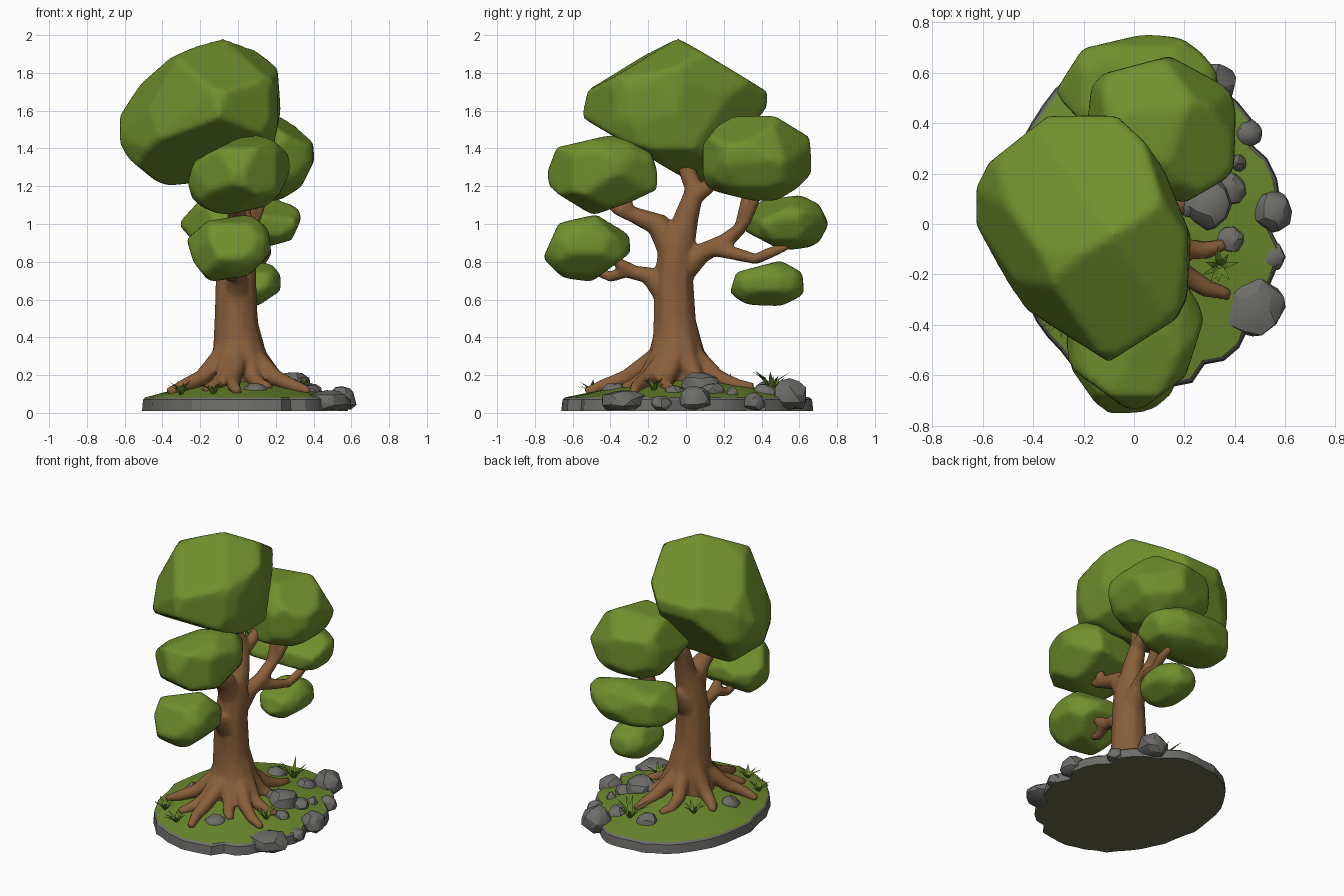
import bpy, bmesh, math, random
from mathutils import Vector, Matrix, Quaternion

if "Cube" in bpy.data.objects:
    bpy.data.objects.remove(bpy.data.objects["Cube"])
random.seed(4)


def material(name, rgb):
    m = bpy.data.materials.new(name)
    m.diffuse_color = (*rgb, 1)
    m.use_nodes = True
    m.node_tree.nodes["Principled BSDF"].inputs["Base Color"].default_value = m.diffuse_color
    return m


LEAF = material("leaf green", (0.165, 0.275, 0.026))
BARK = material("bark brown", (0.25, 0.115, 0.042))
STONE = material("stone grey", (0.155, 0.152, 0.142))
MOSS = material("ground green", (0.15, 0.25, 0.026))
BLADE = material("grass blade green", (0.125, 0.22, 0.022))
EARTH = material("dark earth", (0.145, 0.145, 0.08))


def finish(bm, name, mats, angle=None):
    bmesh.ops.recalc_face_normals(bm, faces=bm.faces)
    me = bpy.data.meshes.new(name)
    bm.to_mesh(me)
    bm.free()
    ob = bpy.data.objects.new(name, me)
    bpy.context.collection.objects.link(ob)
    for m in mats:
        me.materials.append(m)
    if angle:
        bpy.ops.object.select_all(action='DESELECT')
        ob.select_set(True)
        bpy.context.view_layer.objects.active = ob
        bpy.ops.object.shade_smooth_by_angle(angle=math.radians(angle))
    return ob


def soften(ob, voxel, steps):
    rm = ob.modifiers.new("fuse", 'REMESH')
    rm.mode, rm.voxel_size, rm.use_smooth_shade = 'VOXEL', voxel, True
    sm = ob.modifiers.new("soften", 'SMOOTH')
    sm.factor, sm.iterations = .5, steps


# Leaf clumps: coarse balls trimmed by planes along their outlines, straight and oblique
X, Y, Z = Vector((1, 0, 0)), Vector((0, 1, 0)), Vector((0, 0, 1))
FRONT_RIGHT = (Vector((.819, .574, 0)), Vector((-.258, .369, .893)))
BACK_LEFT = (Vector((-.819, -.574, 0)), Vector((.258, -.369, .893)))


def clump(name, front, side, top=(), fr=(), bl=()):
    xs, ys = [p[0] for p in front], [p[0] for p in side]
    zs = [p[1] for p in front + side]
    lo = Vector((min(xs), min(ys), min(zs)))
    hi = Vector((max(xs), max(ys), max(zs)))
    mid, half = (lo + hi) / 2, (hi - lo) / 2
    bm = bmesh.new()
    turn = Matrix.Rotation(random.uniform(0, 3), 4, 'Z') @ Matrix.Rotation(random.uniform(0, 1), 4, 'X')
    bmesh.ops.create_icosphere(bm, subdivisions=2, radius=1.15, matrix=turn)
    for v in bm.verts:
        v.co = mid + Vector(v.co[i] * half[i] for i in range(3))
    for outline, (u, w) in ((front, (X, Z)), (side, (Y, Z)), (top, (X, Y)), (fr, FRONT_RIGHT), (bl, BACK_LEFT)):
        outline = list(outline)
        for p, q in zip(outline, outline[1:] + outline[:1]):
            co = u * p[0] + w * p[1]
            no = (u * (q[1] - p[1]) + w * (p[0] - q[0])).normalized()
            if no.dot(co - mid) < 0:
                no.negate()
            geom = bm.verts[:] + bm.edges[:] + bm.faces[:]
            cut = bmesh.ops.bisect_plane(bm, geom=geom, plane_co=co + no * .006, plane_no=no,
                                         clear_outer=True)["geom_cut"]
            edges = [e for e in cut if isinstance(e, bmesh.types.BMEdge)]
            if edges:
                bmesh.ops.holes_fill(bm, edges=edges, sides=0)
    hull = bmesh.new()
    for v in bm.verts:
        hull.verts.new(v.co)
    bm.free()
    bmesh.ops.convex_hull(hull, input=hull.verts)
    bmesh.ops.delete(hull, geom=[v for v in hull.verts if not v.link_faces], context='VERTS')
    soften(finish(hull, name, [LEAF]), .02, 3)


clump("top_leaf_clump",
      [(-.08, 2), (.2, 1.87), (.22, 1.6), (.18, 1.4), (-.1, 1.24), (-.43, 1.2), (-.62, 1.38), (-.62, 1.57), (-.45, 1.83)],
      [(-.05, 2), (.43, 1.75), (.42, 1.62), (.22, 1.35), (.08, 1.2), (-.08, 1.29), (-.55, 1.57), (-.5, 1.75), (-.25, 1.88)],
      [(-.62, .2), (-.62, 0), (-.45, -.32), (-.1, -.54), (.2, -.35), (.22, -.05), (.12, .2), (0, .43), (-.33, .43)],
      [(-.09, 1.77), (.22, 1.68), (.22, 1.29), (.14, 1.15), (-.3, 1.09), (-.45, 1.16), (-.54, 1.29), (-.51, 1.48), (-.37, 1.72)],
      [(.09, 1.76), (.4, 1.68), (.54, 1.32), (.55, 1.25), (.49, 1.07), (.35, .91), (.13, .96), (-.13, 1.13), (-.22, 1.45), (-.14, 1.7)])
clump("back_upper_leaf_clump",
      [(.22, 1.57), (.39, 1.46), (.4, 1.34), (.33, 1.2), (.22, 1.13), (-.1, 1.13), (-.2, 1.3), (-.1, 1.55)],
      [(.24, 1.61), (.5, 1.59), (.65, 1.46), (.66, 1.27), (.52, 1.13), (.35, 1.13), (.07, 1.2), (.08, 1.4)],
      [(-.16, .58), (.14, .66), (.4, .52), (.39, .2), (.2, .09), (-.2, .2)],
      [(.22, 1.56), (.47, 1.51), (.62, 1.27), (.55, 1.1), (.33, 1.02), (-.1, 1.06), (-.15, 1.5)],
      [(-.61, 1.1), (-.51, 1.26), (-.25, 1.34), (-.03, 1.23), (.02, 1.07), (-.16, .87), (-.28, .84), (-.54, .91)])
clump("front_upper_leaf_clump",
      [(-.26, 1.22), (-.23, 1.33), (0, 1.45), (.17, 1.47), (.27, 1.38), (.27, 1.22), (.16, 1.1), (-.08, 1.05), (-.23, 1.11)],
      [(-.73, 1.27), (-.68, 1.4), (-.38, 1.47), (-.2, 1.4), (-.13, 1.2), (-.3, 1.12), (-.5, 1.05), (-.7, 1.12)],
      [(-.27, -.55), (0, -.75), (.2, -.6), (.27, -.38), (.2, -.15), (-.25, -.2)],
      [(-.53, 1.01), (-.44, 1.08), (-.24, 1.15), (.03, 1.13), (.02, .94), (-.13, .78), (-.3, .76), (-.49, .85)])
clump("front_lower_leaf_clump",
      [(-.27, .93), (-.2, 1.03), (0, 1.05), (.15, 1.02), (.17, .85), (.05, .73), (-.15, .7), (-.23, .8)],
      [(-.75, .82), (-.67, 1), (-.45, 1.05), (-.31, .97), (-.3, .85), (-.5, .7), (-.65, .72)],
      (),
      [(-.53, .61), (-.49, .72), (-.24, .75), (-.11, .66), (-.12, .49), (-.34, .39), (-.51, .47)])
clump("back_middle_leaf_clump",
      [(-.31, 1), (-.2, 1.12), (.15, 1.15), (.3, 1.12), (.33, 1.03), (.28, .92), (.1, .87), (-.22, .9)],
      [(.31, .97), (.38, 1.13), (.6, 1.15), (.7, 1.1), (.75, 1), (.68, .87), (.5, .87)],
      [(-.31, .52), (-.2, .69), (.05, .75), (.19, .73), (.35, .61), (.3, .4), (-.1, .3)],
      (),
      [(-.61, .8), (-.58, .85), (-.06, .81), (-.03, .66), (-.11, .51), (-.25, .48), (-.52, .59), (-.6, .71)])
clump("back_lower_leaf_clump",
      [(-.06, .68), (0, .8), (.15, .8), (.22, .76), (.22, .65), (.1, .57), (0, .58)],
      [(.24, .64), (.27, .74), (.5, .8), (.61, .74), (.62, .63), (.5, .57), (.3, .58)])


def mound_height(x, y):
    r = min(1, math.hypot((x - .02) / .54, y / .67))
    return .08 + .12 * (1 - r)


# Trunk, branches and roots: tapered tubes (x, y, z, radius) fused into one skin
def tube(bm, pts, sides=10):
    rings, q, last = [], Quaternion(), Z
    for i, p in enumerate(pts):
        a, b = pts[max(i - 1, 0)], pts[min(i + 1, len(pts) - 1)]
        d = (Vector(b[:3]) - Vector(a[:3])).normalized()
        q, last = last.rotation_difference(d) @ q, d
        ring = []
        for k in range(sides):
            t = 2 * math.pi * k / sides
            ring.append(bm.verts.new(Vector(p[:3]) + q @ Vector((math.cos(t), math.sin(t), 0)) * p[3]))
        rings.append(ring)
    for r, s in zip(rings, rings[1:]):
        for k in range(sides):
            bm.faces.new((r[k], r[k - 1], s[k - 1], s[k]))
    bm.faces.new(rings[0])
    bm.faces.new(rings[-1][::-1])


bm = bmesh.new()
tube(bm, [(0, -.05, .08, .16), (0, -.05, .3, .135), (-.01, -.06, .5, .116), (-.01, -.065, .7, .108),
          (0, -.05, .88, .098), (0, -.04, .98, .075)])
branches = [
    [(0, -.04, .85, .085), (.01, 0, 1.03, .068), (0, .045, 1.18, .052), (-.03, 0, 1.3, .045), (-.06, -.05, 1.45, .035)],
    [(.01, .04, 1.14, .045), (.03, .11, 1.19, .04), (.06, .19, 1.3, .03)],
    [(0, -.06, .84, .085), (0, -.15, 1, .065), (0, -.28, 1.05, .043), (0, -.36, 1.08, .036), (0, -.43, 1.14, .028)],
    [(0, -.27, 1.05, .035), (.02, -.31, 1.09, .03), (.02, -.31, 1.18, .025)],
    [(0, -.02, .76, .08), (.03, .09, .85, .052), (.05, .2, .9, .047), (.06, .29, .98, .036), (.07, .33, 1.18, .028)],
    [(.06, .24, .93, .033), (.09, .32, 1.02, .03), (.14, .38, 1.16, .025)],
    [(.04, .14, .87, .04), (.1, .27, .84, .035), (.13, .37, .815, .03), (.15, .45, .85, .03), (.15, .54, .885, .022)],
    [(0, -.08, .6, .075), (-.01, -.2, .73, .048), (-.02, -.32, .75, .035), (-.04, -.4, .72, .03), (-.05, -.47, .75, .025)],
    [(-.01, -.28, .75, .035), (0, -.35, .79, .03), (0, -.42, .85, .024)],
]
for br in branches:
    tube(bm, br)
root_tips = [(.38, -.28), (.36, -.08), (.14, .36), (-.03, .33), (-.28, .1), (-.37, -.26),
             (-.18, -.4), (0, -.53), (.17, -.33), (.27, .12)]
for x, y in root_tips:
    d = Vector((x, y + .05))
    u = d.normalized()
    bend = Vector((-u.y, u.x)) * random.uniform(-.04, .04)
    stops = [(u * .05, .46, .06), (u * .1, .3, .056), (d * .55 + bend, .185, .045),
             (d * .8 + bend, .145, .036), (d, mound_height(x, y) + .005, .024)]
    tube(bm, [(p.x, p.y - .05, z, r) for p, z, r in stops])
tree = finish(bm, "trunk_branches_and_roots", [BARK])
soften(tree, .013, 3)
tree.modifiers.new("simplify", 'DECIMATE').ratio = .2

# Ground slab: grey chunky rim, mossy mound and dark underside
bm = bmesh.new()
N = 48
wob = []
for k in range(N):
    t = 2 * math.pi * k / N
    notch = -.06 if k % 4 == 0 else .035
    trim = .05 * max(0, math.cos(t - math.radians(215))) ** 2
    wob.append(random.uniform(.965, 1) + max(0, math.cos(t)) * notch - trim)
rings = []
for s, z in ((1, .01), (.99, .07), (.97, .082), (.75, None), (.5, None), (.25, None), (.02, None)):
    ring = []
    for k in range(N):
        t = 2 * math.pi * k / N
        w = wob[k] if z else 1
        x, y = .02 + .55 * s * w * math.cos(t), .68 * s * w * math.sin(t)
        ring.append(bm.verts.new((x, y, z or mound_height(x, y))))
    rings.append(ring)
for i, (r, s) in enumerate(zip(rings, rings[1:])):
    for k in range(N):
        bm.faces.new((r[k - 1], r[k], s[k], s[k - 1])).material_index = 0 if i < 2 else 1
bm.faces.new(rings[-1]).material_index = 1
bm.faces.new(rings[0][::-1]).material_index = 2
finish(bm, "ground_slab", [STONE, MOSS, EARTH], 25)

# Stones (x, y, radius, top height)
stones = [(.47, -.33, .125, .125), (.55, .05, .08, .145), (.29, .08, .1, .225), (.38, .14, .065, .16),
          (.41, .24, .04, .14), (.38, -.06, .055, .15), (.31, .55, .095, .18), (.22, .08, .06, .2),
          (.09, -.38, .07, .16), (0, .43, .07, .17), (-.29, -.08, .065, .17), (.24, .42, .07, .16),
          (.45, .36, .06, .11), (.54, -.13, .06, .095)]
for i, (x, y, r, top) in enumerate(stones):
    low = .01 if math.hypot(x / .54, y / .67) > .75 else .07
    bm = bmesh.new()
    bmesh.ops.create_icosphere(bm, subdivisions=2, radius=1)
    for v in bm.verts:
        j = random.uniform(.86, 1.06)
        wide = 1.0 if v.co.z > 0 else 1 / max(.7, math.hypot(v.co.x, v.co.y))
        v.co = (x + v.co.x * r * j * wide, y + v.co.y * r * j * wide,
                max(low, (top + low) / 2 + v.co.z * (top - low) / 2 * j))
    bmesh.ops.convex_hull(bm, input=bm.verts)
    bmesh.ops.delete(bm, geom=[v for v in bm.verts if not v.link_faces], context='VERTS')
    finish(bm, f"stone_{i + 1}", [STONE], 30)

# Grass tufts: bent tapering blades
for i, (x, y, h) in enumerate([(.34, -.17, .08), (-.3, -.38, .08), (-.13, -.5, .08), (-.2, .2, .08), (.12, .45, .12)]):
    bm = bmesh.new()
    z = mound_height(x, y) - .01
    for k in range(9):
        t = 2 * math.pi * k / 9 + random.uniform(-.3, .3)
        u, w = Vector((math.cos(t), math.sin(t), 0)), Vector((-math.sin(t), math.cos(t), 0)) * .01
        hh, root = h * random.uniform(.6, 1.05), Vector((x, y, z))
        knee = root + u * h * .4 + Vector((0, 0, hh * .65))
        tip = root + u * h * random.uniform(.7, 1.1) + Vector((0, 0, hh))
        a, b, c, d, e = (bm.verts.new(p) for p in (root - w, root + w, knee + w, knee - w, tip))
        bm.faces.new((a, b, c, d))
        bm.faces.new((d, c, e))
    finish(bm, f"grass_tuft_{i + 1}", [BLADE])
